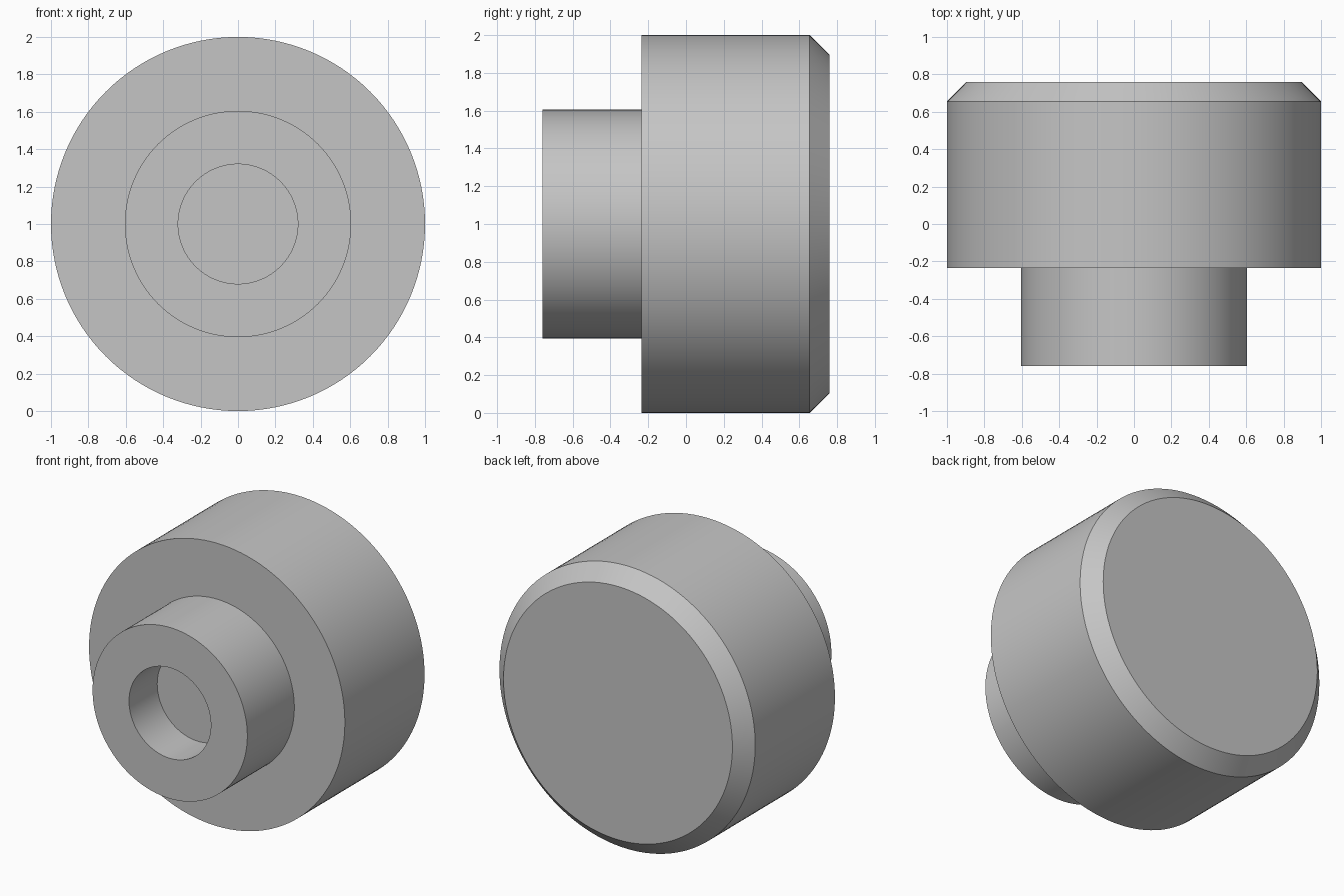
import bpy
import bmesh
from math import radians, tau
from mathutils import Vector

cube = bpy.data.objects.get("Cube")
if cube:
    bpy.data.objects.remove(cube, do_unlink=True)

# Single plain grey finish
GREY = (0.56, 0.56, 0.56, 1.0)
grey = bpy.data.materials.new("plain grey")
grey.use_nodes = True
grey.diffuse_color = GREY
grey.node_tree.nodes["Principled BSDF"].inputs["Base Color"].default_value = GREY

CENTRE = Vector((0, 0, 1))


def lathe(name, profile, steps=128):
    """Turn a (radius, y) profile, starting and ending on the axis, about y."""
    bm = bmesh.new()
    verts = [bm.verts.new(CENTRE + Vector((r, y, 0))) for r, y in profile]
    edges = [bm.edges.new(pair) for pair in zip(verts, verts[1:])]
    bmesh.ops.spin(bm, geom=verts + edges, cent=CENTRE, axis=(0, 1, 0),
                   angle=tau, steps=steps, use_merge=False)
    bmesh.ops.remove_doubles(bm, verts=bm.verts, dist=0.0005)
    bmesh.ops.recalc_face_normals(bm, faces=bm.faces)
    mesh = bpy.data.meshes.new(name)
    bm.to_mesh(mesh)
    bm.free()
    mesh.materials.append(grey)
    obj = bpy.data.objects.new(name, mesh)
    bpy.context.collection.objects.link(obj)
    bpy.ops.object.select_all(action="DESELECT")
    obj.select_set(True)
    bpy.context.view_layer.objects.active = obj
    bpy.ops.object.shade_smooth_by_angle(angle=radians(30))
    return obj


# Knob: blind bore, hub, shoulder, wide body and chamfered rear face
front, rear, shoulder = -0.76, 0.76, -0.235
bore_radius, bore_depth = 0.32, 0.315
hub_radius, body_radius, chamfer = 0.605, 1.0, 0.105

lathe("stepped_knob", [
    (0, front + bore_depth),
    (bore_radius, front + bore_depth),
    (bore_radius, front),
    (hub_radius, front),
    (hub_radius, shoulder),
    (body_radius, shoulder),
    (body_radius, rear - chamfer),
    (body_radius - chamfer, rear),
    (0, rear),
])
